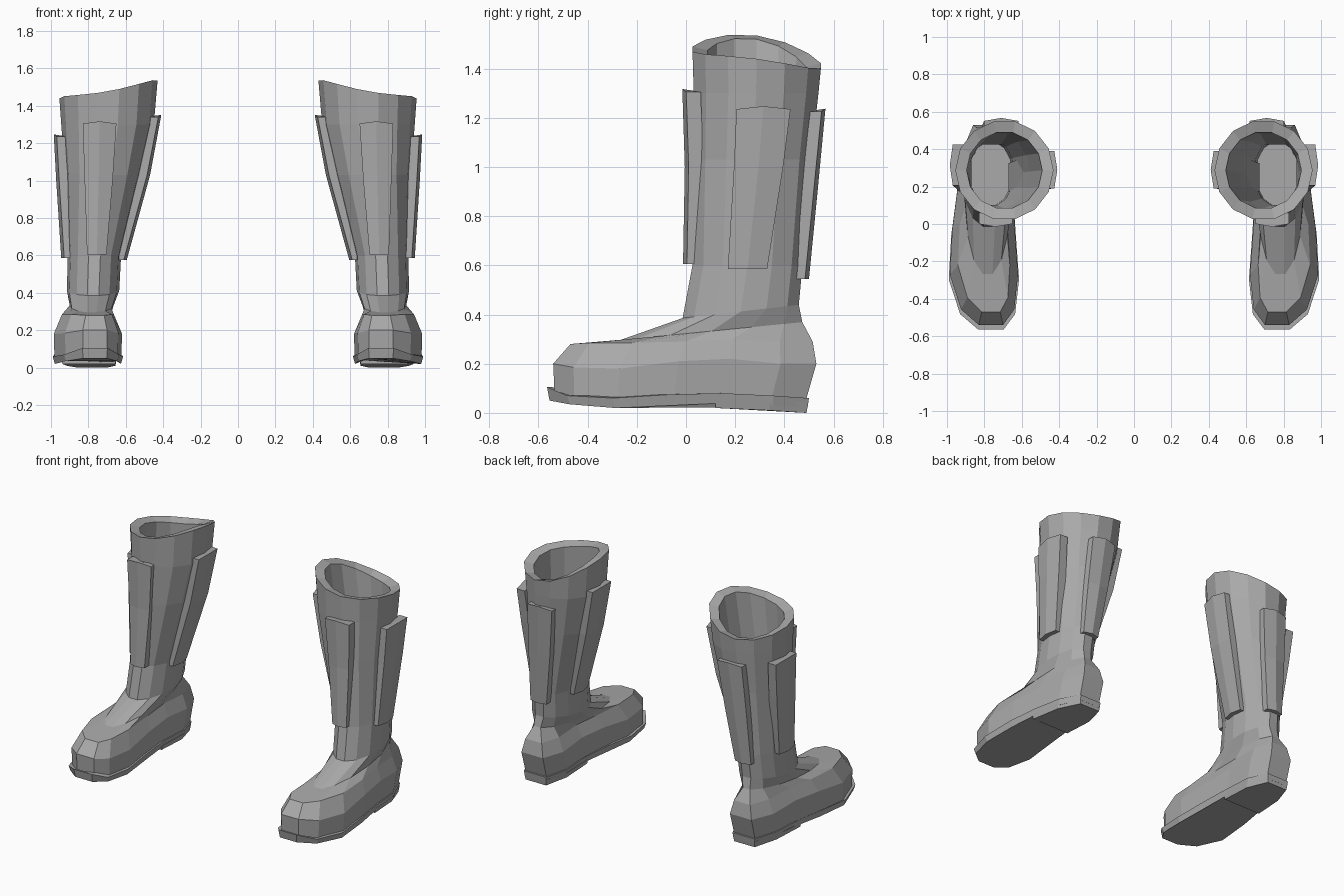
import bpy, bmesh, math

if "Cube" in bpy.data.objects:
    bpy.data.objects.remove(bpy.data.objects["Cube"])

grey = bpy.data.materials.new("grey leather")
grey.diffuse_color = (0.4, 0.4, 0.4, 1)
grey.use_nodes = True
grey.node_tree.nodes["Principled BSDF"].inputs["Base Color"].default_value = grey.diffuse_color
N = 7  # stations per side, front to back

# Foot outline: y, inner x, outer x
OUTLINE = [(-.54, .70, .83), (-.46, .64, .925), (-.28, .62, .985), (-.05, .637, .972),
           (.15, .65, .945), (.35, .65, .92), (.49, .70, .86)]


def make(name, rings, sign, caps=(True, True)):
    """Loft closed rings into a flat shaded part, mirrored by sign."""
    bm = bmesh.new()
    vs = [[bm.verts.new((sign * x, y, z)) for x, y, z in r] for r in rings]
    for a, b in zip(vs, vs[1:]):
        n = len(a)
        for i in range(n):
            j = (i + 1) % n
            bm.faces.new((a[i], a[j], b[j], b[i]))
    if caps[0]:
        bm.faces.new(vs[0])
    if caps[1]:
        bm.faces.new(vs[-1])
    bmesh.ops.recalc_face_normals(bm, faces=bm.faces)
    me = bpy.data.meshes.new(name)
    bm.to_mesh(me)
    bm.free()
    me.materials.append(grey)
    ob = bpy.data.objects.new(name, me)
    bpy.context.collection.objects.link(ob)


def outline_ring(y0, y1, zs, scale=1.0, first=0):
    """Foot outline stretched to y0..y1, heights from zs along its length."""
    st = OUTLINE[first:]
    a, b = st[0][0], st[-1][0]
    outer, inner = [], []
    for (y, xi, xo), z in zip(st, zs):
        c, h = (xi + xo) / 2, (xo - xi) / 2 * scale
        yy = y0 + (y - a) / (b - a) * (y1 - y0)
        outer.append((c + h, yy, z))
        inner.append((c - h, yy, z))
    return outer + inner[::-1]


def oval(x0, x1, y0, y1, z, scale=1.0):
    """Oval ring; z is a height or a function of the unit position."""
    pts = []
    for i in range(2 * N):
        t = (i + .5) / N * math.pi
        u, v = math.sin(t), -math.cos(t)
        pts.append(((x0 + x1) / 2 + u * (x1 - x0) / 2 * scale,
                    (y0 + y1) / 2 + v * (y1 - y0) / 2 * scale * 1.02,
                    z(u, v) if callable(z) else z))
    return pts


def rim(u, v):
    return 1.465 - .0475 * u - .035 * v + .022 * (u * u - v * v)


def slope(f, b):
    return lambda u, v: f + (b - f) * (v + 1) / 2


def panel(name, axis, out, levels, sign):
    """Raised strip: levels are height, outer depth, centre, half width."""
    rings = []
    for k, (z, d, c, w) in enumerate(levels):
        ring = []
        for s, dep, dz in ((-1, .016, 0), (0, 0, .012), (1, .016, 0), (1, .075, 0), (-1, .075, 0)):
            a, p = c + s * w, d - out * dep
            zz = z + (dz if k == 0 else 0)
            ring.append((a, p, zz) if axis == 'y' else (p, a, zz))
        rings.append(ring)
    make(name, rings, sign)


for side, sign in (("left", 1), ("right", -1)):
    # Foot, ankle, shaft, rolled rim and lining in one skin
    top = (.43, .955, .025, .55)
    make(side + "_boot", [
        outline_ring(-.535, .49, [.09, .065, .06, .07, .075, .07, .06], .98),
        outline_ring(-.54, .53, [.20, .185, .18, .21, .22, .20, .20]),
        outline_ring(-.47, .515, [.28, .285, .285, .29, .30, .29, .29], .76),
        oval(.665, .90, -.27, .475, slope(.295, .37)),
        oval(.635, .915, -.015, .46, slope(.385, .44)),
        oval(.625, .91, .025, .475, .60),
        oval(.515, .925, .03, .51, 1.03),
        oval(.45, .945, .03, .54, 1.30),
        oval(*top, rim),
        oval(*top, lambda u, v: rim(u, v) - .015, .77),
        oval(.56, .89, .08, .48, 1.03),
        oval(.64, .88, .10, .45, .60),
        oval(.65, .88, .10, .44, .42),
    ], sign)

    # Sole and heel
    make(side + "_sole", [
        outline_ring(-.555, .495, [.05, .035, .02, .03, .04, .03, .025], .97),
        outline_ring(-.565, .50, [.105, .07, .06, .075, .08, .07, .06], 1.03),
    ], sign)
    make(side + "_heel", [
        outline_ring(.12, .49, [.02, .01, 0], .96, 4),
        outline_ring(.12, .497, [.05, .045, .04], 1.01, 4),
    ], sign)

    # Four raised strips around the shaft
    panel(side + "_front_strip", 'y', -1,
          [(1.305, -.015, .74, .09), (1.0, -.005, .745, .075), (.605, -.012, .755, .052)], sign)
    panel(side + "_back_strip", 'y', 1,
          [(1.225, .567, .71, .092), (.9, .535, .735, .08), (.545, .50, .765, .06)], sign)
    panel(side + "_outer_strip", 'x', 1,
          [(1.235, .985, .315, .11), (1.0, .972, .295, .10), (.585, .945, .25, .08)], sign)
    panel(side + "_inner_strip", 'x', -1,
          [(1.34, .41, .29, .10), (1.03, .47, .28, .095), (.575, .595, .25, .075)], sign)
